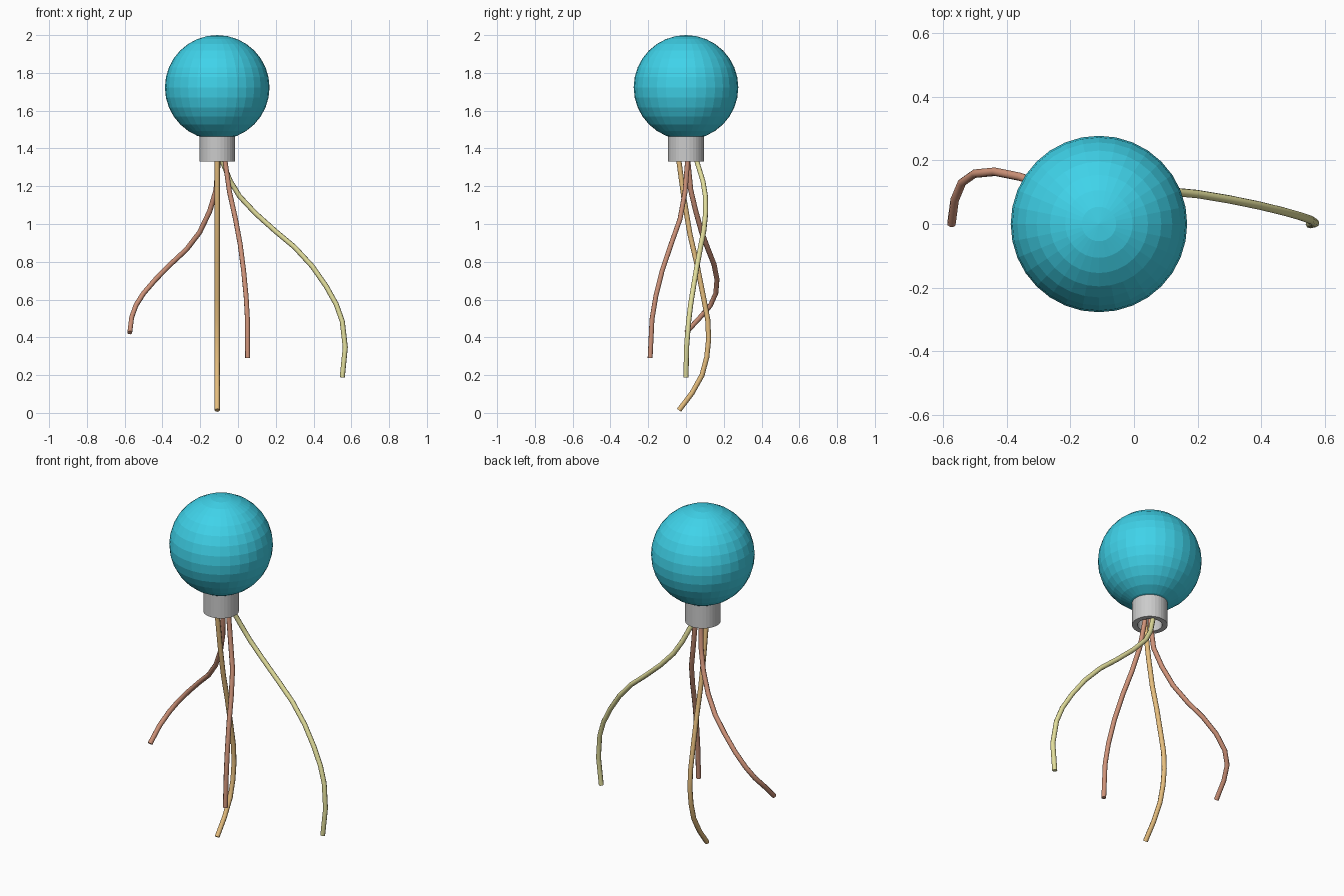
import bpy, bmesh, math

if "Cube" in bpy.data.objects:
    bpy.data.objects.remove(bpy.data.objects["Cube"])

CX = -0.11  # x of the balloon axis


def paint(ob, name, rgb):
    m = bpy.data.materials.get(name) or bpy.data.materials.new(name)
    m.diffuse_color = (*rgb, 1)
    m.use_nodes = True
    m.node_tree.nodes["Principled BSDF"].inputs["Base Color"].default_value = m.diffuse_color
    ob.data.materials.append(m)


# round balloon body, flat faces
bpy.ops.mesh.primitive_uv_sphere_add(segments=32, ring_count=16, radius=0.277,
                                     location=(CX, 0, 1.723))
body = bpy.context.object
body.name = "round_body"
paint(body, "blue", (0.05, 0.65, 0.82))

# hollow collar: a closed rectangular section lathed around the axis
bm = bmesh.new()
section = [(0.066, 1.33), (0.095, 1.33), (0.095, 1.48), (0.066, 1.48)]
N = 32
rings = []
for i in range(N):
    a = 2 * math.pi * i / N
    rings.append([bm.verts.new((CX + r * math.cos(a), r * math.sin(a), z)) for r, z in section])
for i in range(N):
    p, q = rings[i], rings[(i + 1) % N]
    for k in range(4):
        n = (k + 1) % 4
        bm.faces.new((p[k], q[k], q[n], p[n]))
bmesh.ops.recalc_face_normals(bm, faces=bm.faces)
mesh = bpy.data.meshes.new("collar")
bm.to_mesh(mesh)
bm.free()
collar = bpy.data.objects.new("collar", mesh)
bpy.context.collection.objects.link(collar)


# hanging wires: round-section curves, starting inside the collar
def wire(name, pts, colour, rgb):
    cu = bpy.data.curves.new(name, 'CURVE')
    cu.dimensions = '3D'
    cu.bevel_depth = 0.0135
    cu.bevel_resolution = 2
    cu.use_fill_caps = True
    sp = cu.splines.new('POLY')
    sp.points.add(len(pts) - 1)
    for p, co in zip(sp.points, pts):
        p.co = (*co, 1)
    ob = bpy.data.objects.new(name, cu)
    bpy.context.collection.objects.link(ob)
    paint(ob, colour, rgb)
    bpy.ops.object.select_all(action='DESELECT')
    ob.select_set(True)
    bpy.context.view_layer.objects.active = ob
    bpy.ops.object.convert(target='MESH')
    bpy.ops.object.shade_smooth_by_angle(angle=math.radians(50))


RED, ORANGE, YELLOW = (0.62, 0.29, 0.19), (0.80, 0.52, 0.21), (0.76, 0.73, 0.33)

wire("left_wire", [
    (-.105, .01, 1.46), (-.105, .01, 1.33), (-.116, .025, 1.18), (-.15, .052, 1.067),
    (-.203, .083, .956), (-.272, .117, .866), (-.357, .148, .787), (-.436, .164, .707),
    (-.50, .158, .633), (-.54, .13, .57), (-.563, .075, .506), (-.573, 0, .425)], "red", RED)

wire("front_wire", [
    (-.075, .01, 1.46), (-.068, .008, 1.33), (-.045, -.005, 1.17), (-.013, -.032, 1.025),
    (.012, -.08, .89), (.03, -.127, .75), (.043, -.16, .617), (.05, -.18, .495),
    (.051, -.19, .29)], "red", RED)

wire("middle_wire", [
    (CX, -.045, 1.46), (CX, -.037, 1.33), (CX, -.01, 1.13), (CX, .021, .945),
    (CX, .058, .787), (CX, .095, .6), (CX, .115, .495), (CX, .12, .39),
    (CX, .11, .295), (CX, .085, .2), (CX, .032, .105), (CX, -.037, .014)], "orange", ORANGE)

wire("right_wire", [
    (-.1, .025, 1.46), (-.083, .058, 1.33), (-.04, .09, 1.226), (.008, .103, 1.147),
    (.092, .104, 1.057), (.198, .094, .962), (.3, .077, .877), (.393, .058, .776),
    (.467, .04, .67), (.52, .025, .575), (.552, .014, .485), (.568, .003, .347),
    (.552, 0, .188)], "yellow", YELLOW)
